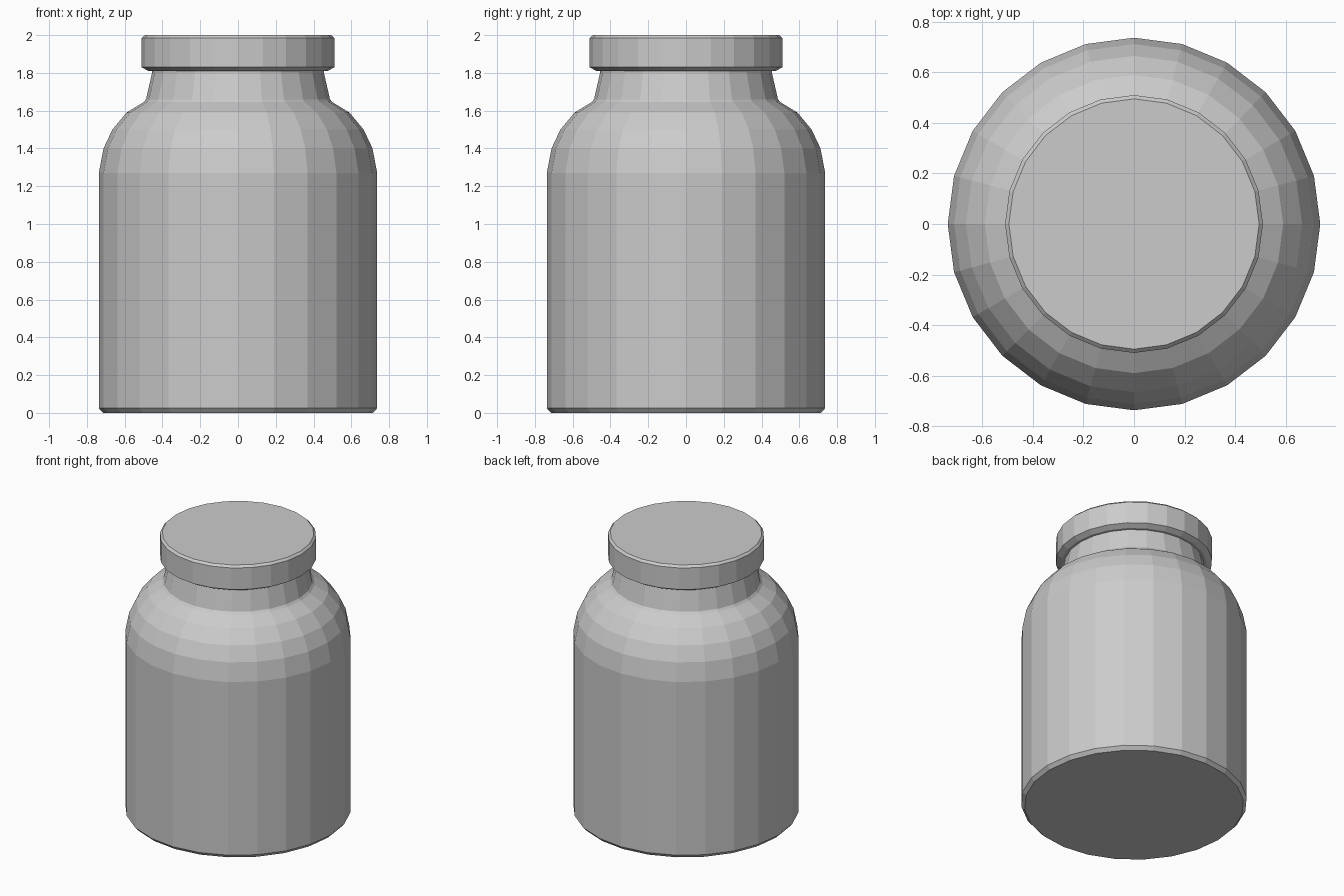
import bpy, bmesh, math

if "Cube" in bpy.data.objects:
    bpy.data.objects.remove(bpy.data.objects["Cube"])

SIDES = 24


def lathe(name, profile):
    """Revolve (radius, height) points around z into a closed, flat-faced solid."""
    bm = bmesh.new()
    rings = []
    for r, z in profile:
        rings.append([bm.verts.new((r * math.cos(2 * math.pi * i / SIDES),
                                    r * math.sin(2 * math.pi * i / SIDES), z))
                      for i in range(SIDES)])
    for low, high in zip(rings, rings[1:]):
        for i in range(SIDES):
            j = (i + 1) % SIDES
            bm.faces.new((low[i], low[j], high[j], high[i]))
    bm.faces.new(rings[0][::-1])
    bm.faces.new(rings[-1])
    bmesh.ops.recalc_face_normals(bm, faces=bm.faces)
    mesh = bpy.data.meshes.new(name)
    bm.to_mesh(mesh)
    bm.free()
    obj = bpy.data.objects.new(name, mesh)
    bpy.context.collection.objects.link(obj)
    return obj


# Jar: chamfered base, straight wall, rounded shoulder, tapered neck
lathe("jar_body", [
    (0.715, 0.0), (0.737, 0.025),
    (0.737, 1.27), (0.712, 1.40), (0.665, 1.50), (0.59, 1.59), (0.50, 1.645),
    (0.487, 1.66), (0.455, 1.80), (0.455, 1.83),
])

# Lid: overhanging disc with small chamfers
lathe("lid", [
    (0.475, 1.81), (0.51, 1.83), (0.51, 1.985), (0.495, 2.0),
])
